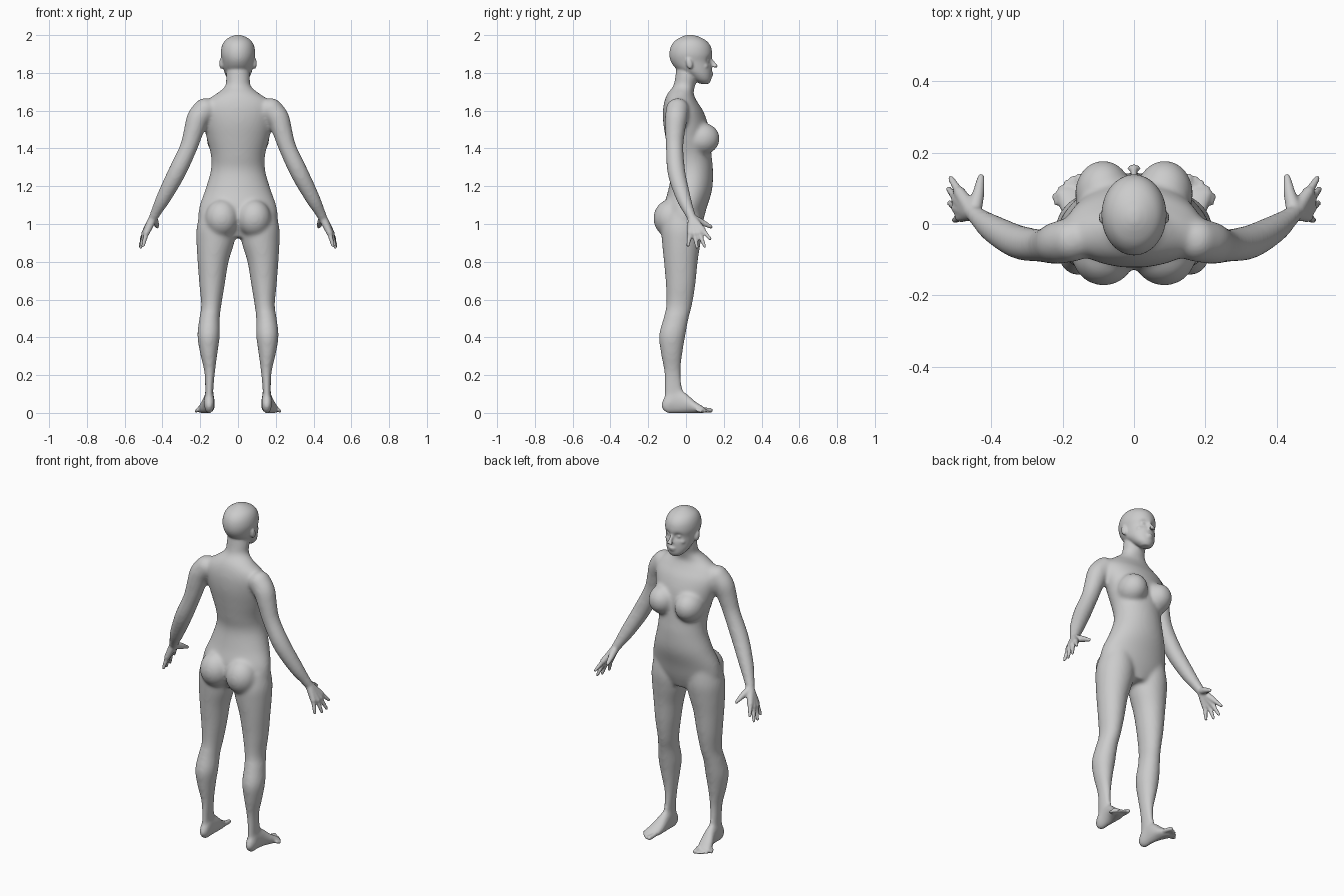
import bpy, bmesh, math
from mathutils import Vector, Matrix

cube = bpy.data.objects.get("Cube")
if cube:
    bpy.data.objects.remove(cube)

skin = bpy.data.materials.new("plain grey")
skin.use_nodes = True
grey = (0.6, 0.6, 0.6, 1)
skin.diffuse_color = grey
skin.node_tree.nodes["Principled BSDF"].inputs["Base Color"].default_value = grey


def spline(rows, steps=5):
    """Smooth curve through rows of any length."""
    out = []
    for i in range(len(rows) - 1):
        p = [rows[max(0, min(len(rows) - 1, i + k))] for k in (-1, 0, 1, 2)]
        for s in range(steps):
            t = s / steps
            out.append([b + (c - a) * t / 2 + (a - 2.5 * b + 2 * c - d / 2) * t * t
                        + (1.5 * (b - c) + (d - a) / 2) * t ** 3
                        for a, b, c, d in zip(*p)])
    return out + [list(rows[-1])]


def skin_rings(bm, rings):
    """Bridge rings of points and close both ends."""
    rings = [[bm.verts.new(p) for p in ring] for ring in rings]
    n = len(rings[0])
    for a, b in zip(rings, rings[1:]):
        for i in range(n):
            j = (i + 1) % n
            bm.faces.new((a[i], a[j], b[j], b[i]))
    bm.faces.new(rings[0][::-1])
    bm.faces.new(rings[-1])
    return [v for ring in rings for v in ring]


def loft(bm, rows, axis="z", n=40):
    """Rows hold position on axis, x range, then range on the other axis."""
    rings = []
    for t, x0, x1, b0, b1 in spline(rows):
        ring = []
        for k in range(n):
            a = math.tau * k / n
            x = (x0 + x1) / 2 + (x1 - x0) / 2 * math.cos(a)
            b = (b0 + b1) / 2 + (b1 - b0) / 2 * math.sin(a)
            ring.append((x, b, t) if axis == "z" else (x, t, b))
        rings.append(ring)
    return skin_rings(bm, rings)


def tube(bm, path, n=20):
    """Round limb along points of x, y, z, radius, with round ends."""
    pts = spline(path)
    rings = []
    for i, p in enumerate(pts):
        d = Vector(pts[min(i + 1, len(pts) - 1)][:3]) - Vector(pts[max(i - 1, 0)][:3])
        u = d.cross(Vector((0.1, 1, 0.2))).normalized()
        w = d.cross(u).normalized()
        rings.append([Vector(p[:3]) + p[3] * (u * math.cos(math.tau * k / n)
                      + w * math.sin(math.tau * k / n)) for k in range(n)])
    skin_rings(bm, rings)
    for p in (path[0], path[-1]):
        ball(bm, p[:3], [p[3]] * 3)


def ball(bm, centre, radii, tilt=0):
    m = Matrix.Translation(centre) @ Matrix.Rotation(tilt, 4, "X") @ Matrix.Diagonal((*radii, 1))
    bmesh.ops.create_uvsphere(bm, u_segments=24, v_segments=16, radius=1, matrix=m)


def mirror(bm):
    copy = bmesh.ops.duplicate(bm, geom=bm.verts[:] + bm.edges[:] + bm.faces[:])["geom"]
    verts = [g for g in copy if isinstance(g, bmesh.types.BMVert)]
    bmesh.ops.scale(bm, vec=(-1, 1, 1), verts=verts)


def fuse(obj, bm, voxel, rounds):
    """Write the parts to obj and blend them into one smooth surface."""
    bmesh.ops.recalc_face_normals(bm, faces=bm.faces)
    bm.to_mesh(obj.data)
    bm.free()
    obj.modifiers.clear()
    rem = obj.modifiers.new("fuse", "REMESH")
    rem.mode = "VOXEL"
    rem.voxel_size = voxel
    rem.use_smooth_shade = True
    soft = obj.modifiers.new("soften", "SMOOTH")
    soft.factor = 0.5
    soft.iterations = rounds


body = bpy.data.objects.new("body", bpy.data.meshes.new("body"))
bpy.context.collection.objects.link(body)
body.data.materials.append(skin)

# Large forms on the left side
bm = bmesh.new()
leg = [(.05, .13, .175, -.118, 0), (.13, .13, .174, -.115, -.018), (.22, .121, .179, -.117, -.028),
       (.32, .108, .202, -.134, -.018), (.41, .096, .215, -.143, -.003), (.5, .096, .205, -.12, .014),
       (.57, .088, .195, -.105, .032), (.68, .07, .205, -.107, .05), (.8, .05, .214, -.117, .062),
       (.9, .02, .22, -.127, .077), (.98, .01, .219, -.13, .086), (1.06, .03, .2, -.11, .08)]
loft(bm, leg)
foot = [(-.13, .14, .165, .02, .06), (-.1, .125, .18, -.003, .1), (-.05, .125, .18, -.003, .125),
        (0, .122, .19, -.003, .105), (.05, .123, .212, -.003, .06), (.09, .135, .226, -.002, .035),
        (.105, .145, .216, .003, .024)]
loft(bm, foot, "y")
arm = [(.175, -.045, 1.605, .062), (.212, -.052, 1.56, .06), (.235, -.058, 1.49, .053),
       (.264, -.06, 1.4, .047), (.325, -.05, 1.27, .048), (.393, -.014, 1.14, .04),
       (.43, .014, 1.07, .03), (.45, .032, 1.03, .026)]
tube(bm, arm)
ball(bm, (.085, -.083, 1.03), (.09, .09, .1))
ball(bm, (.086, .085, 1.45), (.08, .094, .085), .15)
mirror(bm)

# Torso and neck
torso = [(.93, .1, -.08, .06), (1, .2, -.11, .086), (1.08, .207, -.12, .108), (1.18, .174, -.094, .138),
         (1.28, .145, -.077, .143), (1.36, .143, -.09, .136), (1.45, .165, -.107, .127),
         (1.53, .185, -.12, .116), (1.6, .195, -.122, .09), (1.65, .17, -.114, .058),
         (1.69, .115, -.098, .04), (1.73, .068, -.068, .048), (1.78, .064, -.057, .062),
         (1.84, .057, -.05, .06)]
loft(bm, [(z, -w, w, b, f) for z, w, b, f in torso])
fuse(body, bm, .01, 9)

# Keep the blended body, then add the fine parts
bpy.context.view_layer.update()
blended = bpy.data.meshes.new_from_object(body.evaluated_get(bpy.context.evaluated_depsgraph_get()))
bm = bmesh.new()

# Fingers with their palm bones
wrist = (.45, .032, 1.03, .023)
fingers = [((.488, .088, .968), (.513, .128, .921)), ((.495, .07, .952), (.519, .098, .883)),
           ((.495, .045, .947), (.515, .058, .877)), ((.485, .022, .952), (.502, .01, .885))]
for knuckle, tip in fingers:
    tube(bm, [wrist, (*knuckle, .017)], 12)
    tube(bm, [(*knuckle, .014), (*tip, .009)], 12)
tube(bm, [wrist, (.437, .08, 1.01, .018), (.428, .132, .985, .01)], 12)

# Toes
for i, back in enumerate((0, .003, .014, .03, .052)):
    r = .0085 if i else .013
    x = .152 + .0165 * i + (.004 if i else 0)
    tube(bm, [(x - .006, .085 - back / 2, r + .006, r), (x, .13 - back, r, r)], 12)

# Ear, eye and cheek
ball(bm, (.088, .018, 1.85), (.011, .017, .031), .2)
ball(bm, (.032, .112, 1.868), (.014, .013, .011))
ball(bm, (.04, .095, 1.835), (.025, .025, .02))
ball(bm, (.01, .156, 1.833), (.009, .01, .007))
mirror(bm)

# Head with pressed-in eye sockets
head = [(1.742, .025, .075, .122), (1.762, .05, .04, .133), (1.79, .067, 0, .136), (1.82, .077, -.05, .137),
        (1.86, .084, -.08, .135), (1.9, .091, -.088, .139), (1.94, .086, -.08, .131),
        (1.97, .07, -.058, .108), (1.99, .042, -.025, .072), (2.001, .012, .005, .035)]
for v in loft(bm, [(z, -w, w, b, f) for z, w, b, f in head], n=64):
    if v.co.y > .05:
        for side in (-1, 1):
            gap = (v.co.x - side * .032) ** 2 + (v.co.z - 1.868) ** 2
            v.co.y -= .017 * math.exp(-gap / .0003)

# Nose and lips
tube(bm, [(0, .128, 1.878, .008), (0, .143, 1.855, .009), (0, .157, 1.836, .011)], 12)
ball(bm, (0, .134, 1.798), (.022, .012, .006))
ball(bm, (0, .132, 1.786), (.019, .012, .006))

bm.from_mesh(blended)
fuse(body, bm, .006, 4)
bpy.data.meshes.remove(blended)
